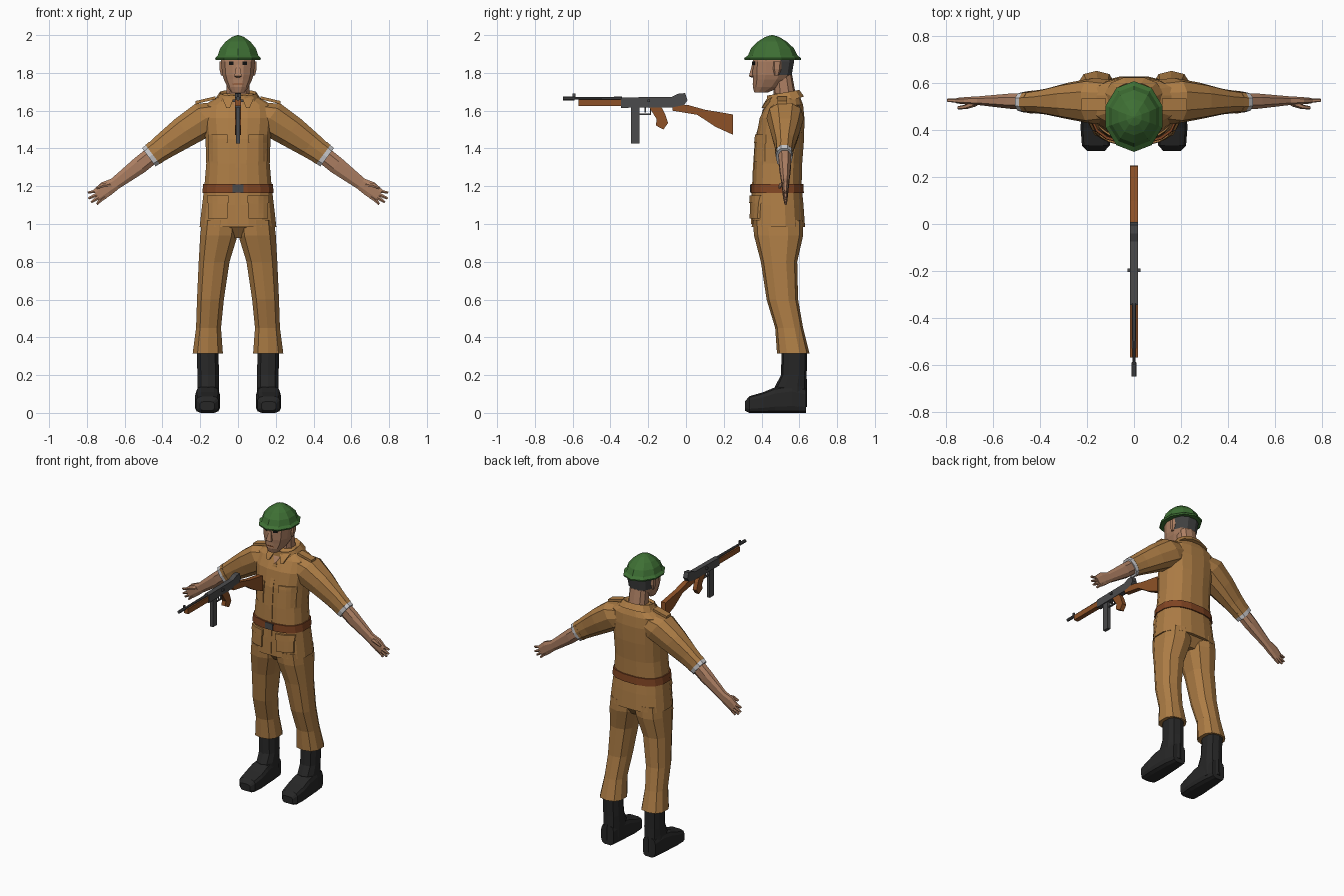
import bpy, bmesh, math
from mathutils import Vector
from mathutils.bvhtree import BVHTree

if "Cube" in bpy.data.objects:
    bpy.data.objects.remove(bpy.data.objects["Cube"])


def material(name, *rgb):
    m = bpy.data.materials.new(name)
    m.use_nodes = True
    m.diffuse_color = (*rgb, 1)
    node = next(n for n in m.node_tree.nodes if n.type == 'BSDF_PRINCIPLED')
    node.inputs["Base Color"].default_value = (*rgb, 1)
    node.inputs["Roughness"].default_value = 0.9
    return m


CLOTH = material("tan cloth", .42, .205, .06)
LEATHER = material("brown leather", .22, .06, .017)
WOOD = material("gun wood", .27, .083, .02)
SKIN = material("skin", .42, .215, .125)
BOOT = material("black boot", .02, .02, .02)
METAL = material("gun metal", .07, .07, .072)
WHITE = material("white lining", .58, .58, .6)
HAIR = material("dark grey hair", .055, .055, .055)
GREEN = material("helmet green", .048, .16, .034)
BLACK = material("eye black", .006, .006, .006)


def finish(name, bm, mat, mirror=False):
    bmesh.ops.recalc_face_normals(bm, faces=bm.faces)
    mesh = bpy.data.meshes.new(name)
    bm.to_mesh(mesh)
    bm.free()
    mesh.materials.append(mat)
    ob = bpy.data.objects.new(name, mesh)
    bpy.context.collection.objects.link(ob)
    if mirror:
        ob.modifiers.new("mirror", 'MIRROR').use_clip = False
    return ob


def loft(name, sections, mat, n=12, p=2.5, mirror=False):
    """Skin rounded-box rings; each section is (centre, half axis, half axis)."""
    bm, rings = bmesh.new(), []
    grow = math.cos(math.pi / n) ** (-2 / p)

    def power(t):
        return math.copysign(abs(t) ** (2 / p), t) * grow

    for c, a, b in sections:
        turns = [(i + .5) * math.tau / n for i in range(n)]
        rings.append([bm.verts.new(Vector(c) + Vector(a) * power(math.cos(t))
                                   + Vector(b) * power(math.sin(t))) for t in turns])
    for low, high in zip(rings, rings[1:]):
        for i in range(n):
            j = (i + 1) % n
            bm.faces.new((low[i], low[j], high[j], high[i]))
    bm.faces.new(rings[0])
    bm.faces.new(rings[-1])
    return finish(name, bm, mat, mirror)


def stack(name, rows, mat, **kw):
    """Horizontal rings from rows of z, x range, y range."""
    return loft(name, [(((x0 + x1) / 2, (y0 + y1) / 2, z), ((x1 - x0) / 2, 0, 0),
                        (0, (y1 - y0) / 2, 0)) for z, x0, x1, y0, y1 in rows], mat, **kw)


def centred(name, rows, mat, **kw):
    return stack(name, [(z, -h, h, y0, y1) for z, h, y0, y1 in rows], mat, **kw)


def arm(name, rows, mat, **kw):
    """Rings square to the sloping arm, from rows of x, y, z, radius, depth."""
    return loft(name, [((x, y, z), (.6 * r, 0, .8 * r), (0, d, 0))
                       for x, y, z, r, d in rows], mat, mirror=True, **kw)


def prism(name, outline, half, mat):
    """Side profile of y, z points, extruded across x."""
    bm = bmesh.new()
    face = bm.faces.new([bm.verts.new((-half, y, z)) for y, z in outline])
    ext = bmesh.ops.extrude_face_region(bm, geom=[face])["geom"]
    verts = [v for v in ext if isinstance(v, bmesh.types.BMVert)]
    bmesh.ops.translate(bm, verts=verts, vec=(2 * half, 0, 0))
    return finish(name, bm, mat)


def block(name, y0, y1, z0, z1, half, mat):
    return prism(name, [(y0, z0), (y1, z0), (y1, z1), (y0, z1)], half, mat)


def patch(name, base, x0, x1, z0, z1, thick, mat, taper=1, mirror=False):
    """Plate laid over the front of another part."""
    tree = BVHTree.FromPolygons([v.co for v in base.data.vertices],
                                [f.vertices for f in base.data.polygons])
    bm, k, mid = bmesh.new(), 4, (x0 + x1) / 2
    grid = []
    for j in range(k + 1):
        t, row = j / k, []
        for i in range(k + 1):
            x = mid + (x0 - mid + (x1 - x0) * i / k) * (taper + (1 - taper) * t)
            z = z0 + (z1 - z0) * t
            hit = tree.ray_cast(Vector((x, -2, z)), Vector((0, 1, 0)))[0]
            row.append(bm.verts.new((x, (hit.y if hit else .45) - thick, z)))
        grid.append(row)
    for j in range(k):
        for i in range(k):
            bm.faces.new((grid[j][i], grid[j][i + 1], grid[j + 1][i + 1], grid[j + 1][i]))
    ext = bmesh.ops.extrude_face_region(bm, geom=bm.faces[:])["geom"]
    verts = [v for v in ext if isinstance(v, bmesh.types.BMVert)]
    bmesh.ops.translate(bm, verts=verts, vec=(0, thick + .003, 0))
    return finish(name, bm, mat, mirror)


# Jacket, belt and trousers
jacket = centred("jacket", [
    (.985, .203, .348, .63), (1.1, .19, .35, .622), (1.2, .178, .355, .612),
    (1.32, .168, .36, .615), (1.45, .172, .37, .625), (1.56, .185, .39, .627),
    (1.63, .18, .425, .62), (1.67, .11, .45, .605), (1.69, .08, .47, .58)], CLOTH, n=16)
belt = centred("belt", [(1.163, .189, .344, .624), (1.213, .184, .345, .621)], LEATHER, n=16)
patch("belt_buckle", belt, -.03, .03, 1.168, 1.21, .006, METAL)
patch("jacket_placket", jacket, -.014, .014, 1.0, 1.6, .005, CLOTH)
patch("chest_pockets", jacket, .06, .155, 1.33, 1.45, .006, CLOTH, mirror=True)
patch("chest_pocket_flaps", jacket, .056, .159, 1.43, 1.475, .01, CLOTH, mirror=True)
patch("hip_pockets", jacket, .055, .16, 1.03, 1.13, .012, CLOTH, mirror=True)
patch("hip_pocket_flaps", jacket, .05, .165, 1.11, 1.15, .016, CLOTH, mirror=True)
patch("open_neck", jacket, -.04, .04, 1.6, 1.67, .006, SKIN, taper=.05)
patch("lapels", jacket, .02, .085, 1.615, 1.67, .018, CLOTH, taper=.3, mirror=True)
loft("collar", [((0, .525, 1.645), (.125, 0, 0), (0, -.1, -.03)),
                ((0, .515, 1.695), (.095, 0, 0), (0, -.085, -.015)),
                ((0, .515, 1.68), (.07, 0, 0), (0, -.065, -.015))], CLOTH)
loft("epaulettes", [((.12, .51, 1.668), (0, .025, 0), (0, 0, .008)),
                    ((.225, .51, 1.643), (0, .025, 0), (0, 0, .008))],
     CLOTH, n=4, mirror=True)
centred("trouser_seat", [(.925, .05, .42, .57), (1.0, .19, .36, .62)], CLOTH)
stack("trouser_legs", [
    (1.02, .0, .19, .36, .615), (.94, .002, .2, .365, .615), (.8, .045, .208, .40, .585),
    (.6, .075, .217, .43, .59), (.45, .09, .222, .475, .617), (.315, .08, .24, .485, .65)],
    CLOTH, n=10, mirror=True)

# Sleeves, rolled cuffs, forearms and hands
arm("sleeves", [(.06, .525, 1.59, .07, .08), (.17, .525, 1.56, .095, .095),
                (.28, .525, 1.49, .085, .075), (.38, .522, 1.42, .071, .052),
                (.46, .52, 1.362, .059, .042)], CLOTH, n=10)
arm("sleeve_cuffs", [(.433, .52, 1.382, .065, .047), (.452, .52, 1.368, .063, .045)],
    CLOTH, n=10)
arm("cuff_linings", [(.452, .52, 1.368, .062, .044), (.472, .52, 1.353, .06, .042)],
    WHITE, n=10)
arm("forearms", [(.44, .522, 1.376, .046, .034), (.52, .524, 1.312, .046, .032),
                 (.65, .526, 1.214, .033, .019), (.70, .526, 1.185, .042, .016),
                 (.745, .526, 1.15, .036, .012)], SKIN, n=8)
for finger, x0, z0, x1, z1 in (("index", .74, 1.178, .795, 1.165),
                               ("middle", .742, 1.158, .792, 1.135),
                               ("ring", .735, 1.143, .777, 1.115),
                               ("little", .722, 1.133, .748, 1.105)):
    arm(finger + "_fingers", [(x0 - .02, .526, z0 + .012, .011, .01), (x0, .526, z0, .011, .01),
                              (x1, .528, z1, .006, .006)], SKIN, n=6)
arm("thumbs", [(.675, .515, 1.21, .014, .012), (.715, .5, 1.205, .012, .009),
               (.75, .496, 1.19, .006, .006)], SKIN, n=6)

# Boots
stack("boot_shafts", [(.03, .105, .215, .48, .638), (.14, .1, .215, .475, .637),
                      (.2, .1, .215, .505, .636), (.345, .105, .218, .51, .64)],
      BOOT, n=10, mirror=True)
loft("boot_feet", [(((x0 + x1) / 2, y, (z0 + z1) / 2), ((x1 - x0) / 2, 0, 0),
                    (0, 0, (z1 - z0) / 2)) for y, z0, z1, x0, x1 in (
    (.312, .012, .06, .125, .2), (.335, .0, .088, .103, .222), (.41, .0, .11, .095, .228),
    (.47, .0, .135, .097, .225), (.56, .0, .15, .102, .22), (.635, .0, .13, .112, .208))],
    BOOT, p=4, mirror=True)

# Head; the back of the skull takes the hair colour
head = centred("head", [
    (1.695, .034, .362, .43), (1.725, .056, .354, .50), (1.765, .075, .355, .54),
    (1.79, .083, .353, .56), (1.86, .09, .354, .572), (1.92, .08, .37, .56)], SKIN)
head.data.materials.append(HAIR)
for face in head.data.polygons:
    if face.center.z > 1.78 and face.center.y > .49:
        face.material_index = 1
loft("neck", [((0, .53, 1.62), (.062, 0, 0), (0, .06, 0)),
              ((0, .51, 1.79), (.06, 0, 0), (0, .05, 0))], SKIN, n=10)
stack("ears", [(1.785, .07, .09, .468, .49), (1.82, .07, .098, .462, .502),
               (1.86, .07, .098, .462, .505)], SKIN, n=6, mirror=True)
centred("nose", [(1.775, .009, .348, .38), (1.783, .019, .333, .38),
                 (1.845, .008, .35, .38)], SKIN, n=4)
patch("eyes", head, .024, .048, 1.842, 1.86, .004, BLACK, mirror=True)
patch("mouth", head, -.028, .028, 1.738, 1.744, .002, LEATHER)

# Helmet
centred("helmet", [
    (1.868, .118, .318, .6), (1.878, .121, .315, .602), (1.893, .107, .335, .583),
    (1.93, .094, .35, .566), (1.965, .066, .383, .53), (1.99, .032, .42, .492),
    (2.0, .004, .452, .46)], GREEN, n=10, p=2)

# Gun: receiver, barrel, sights, magazine and wooden furniture
prism("gun_receiver", [(-.345, 1.615), (-.345, 1.67), (-.075, 1.673), (-.04, 1.69), (-.005, 1.693),
                       (.008, 1.655), (-.01, 1.63), (-.07, 1.618)], .017, METAL)
loft("gun_barrel", [((0, y, 1.665), (r, 0, 0), (0, 0, r)) for y, r in (
    (-.65, .01), (-.59, .01), (-.589, .007), (-.34, .009))], METAL, n=8, p=2)
block("front_sight", -.6, -.585, 1.665, 1.69, .004, METAL)
block("foregrip", -.57, -.345, 1.624, 1.66, .016, WOOD)
block("magazine", -.29, -.245, 1.425, 1.63, .011, METAL)
block("trigger_guard_bottom", -.245, -.185, 1.578, 1.584, .006, METAL)
block("trigger_guard_back", -.191, -.185, 1.58, 1.62, .006, METAL)
block("trigger", -.22, -.213, 1.59, 1.62, .004, METAL)
block("bolt_handle", -.205, -.19, 1.645, 1.66, .028, METAL)
prism("pistol_grip", [(-.195, 1.618), (-.13, 1.618), (-.112, 1.585), (-.095, 1.535),
                      (-.12, 1.5), (-.16, 1.522), (-.155, 1.555)], .015, WOOD)
prism("gun_stock", [(-.072, 1.6), (-.072, 1.628), (.01, 1.63), (.1, 1.605), (.248, 1.58),
                    (.25, 1.472), (.155, 1.515), (.06, 1.578)], .017, WOOD)
